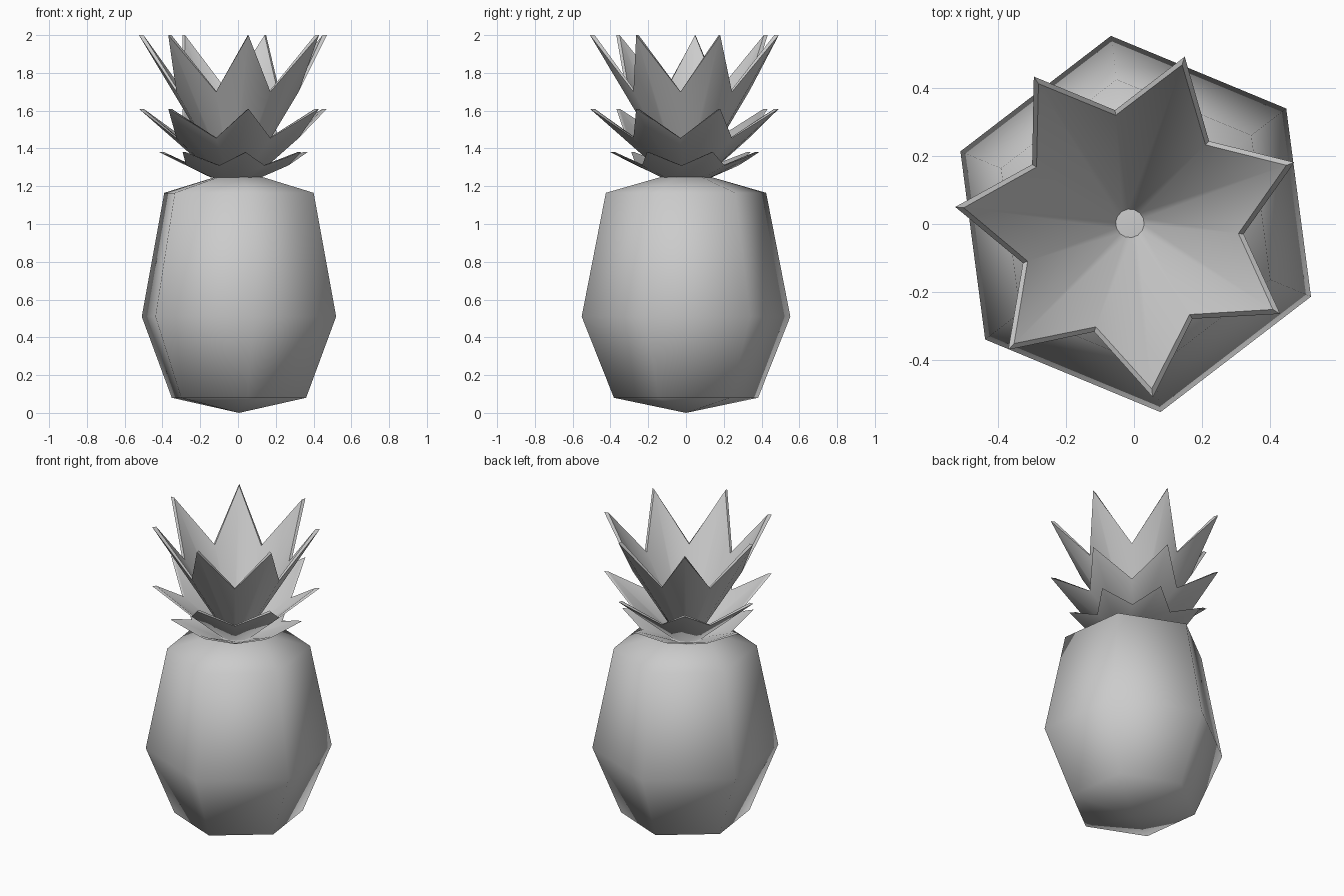
import bpy, bmesh
from math import cos, sin, pi, radians

if "Cube" in bpy.data.objects:
    bpy.data.objects.remove(bpy.data.objects["Cube"])

START = radians(-82.5)  # fruit corner and leaf tip share this direction


def finish(name, bm):
    bmesh.ops.recalc_face_normals(bm, faces=bm.faces[:])
    me = bpy.data.meshes.new(name)
    bm.to_mesh(me)
    bm.free()
    me.shade_smooth()
    me.set_sharp_from_angle(angle=radians(70))
    ob = bpy.data.objects.new(name, me)
    bpy.context.collection.objects.link(ob)
    return ob


def ring(bm, n, point, centre):
    # point(i) gives (radius, height) for the i-th corner
    verts = []
    for i in range(n):
        r, z = point(i)
        a = START + 2 * pi * i / n
        verts.append(bm.verts.new((centre[0] + r * cos(a), centre[1] + r * sin(a), z)))
    return verts


def bridge(bm, a, b):
    n = len(a)
    for i in range(n):
        j = (i + 1) % n
        bm.faces.new((a[i], a[j], b[j], b[i]))


def fruit():
    # six-sided body: bottom point, three wide rings, small flat top
    bm = bmesh.new()
    c = (0.005, 0.0)
    profile = [(0.385, 0.08), (0.557, 0.51), (0.428, 1.165), (0.13, 1.25)]
    rings = [ring(bm, 6, lambda i, p=p: p, c) for p in profile]
    for a, b in zip(rings, rings[1:]):
        bridge(bm, a, b)
    bm.faces.new(rings[-1])
    tip = bm.verts.new((c[0], c[1], 0))
    for i in range(6):
        bm.faces.new((tip, rings[0][(i + 1) % 6], rings[0][i]))
    finish("fruit_body", bm)


def leaf_tier(name, base, valley, tip):
    # seven-pointed flared shell with an outer wall, inner wall and rim
    bm = bmesh.new()
    c = (-0.012, 0.002)

    def star(t_tip, t_valley):
        return lambda i: (valley[0] - t_valley, valley[1]) if i % 2 else (tip[0] - t_tip, tip[1])

    outer_low = ring(bm, 14, lambda i: base, c)
    outer_top = ring(bm, 14, star(0, 0), c)
    inner_top = ring(bm, 14, star(0.025, 0.015), c)
    inner_low = ring(bm, 14, lambda i: (base[0] - 0.018, base[1] + 0.005), c)
    loops = [outer_low, outer_top, inner_top, inner_low]
    for k in range(4):
        bridge(bm, loops[k], loops[(k + 1) % 4])
    finish(name, bm)


fruit()
# crown, from the flat lower tier to the steep upper tier
leaf_tier("lower_leaves", (0.13, 1.245), (0.28, 1.31), (0.405, 1.38))
leaf_tier("middle_leaves", (0.097, 1.245), (0.335, 1.455), (0.515, 1.61))
leaf_tier("upper_leaves", (0.06, 1.245), (0.335, 1.70), (0.515, 2.0))
